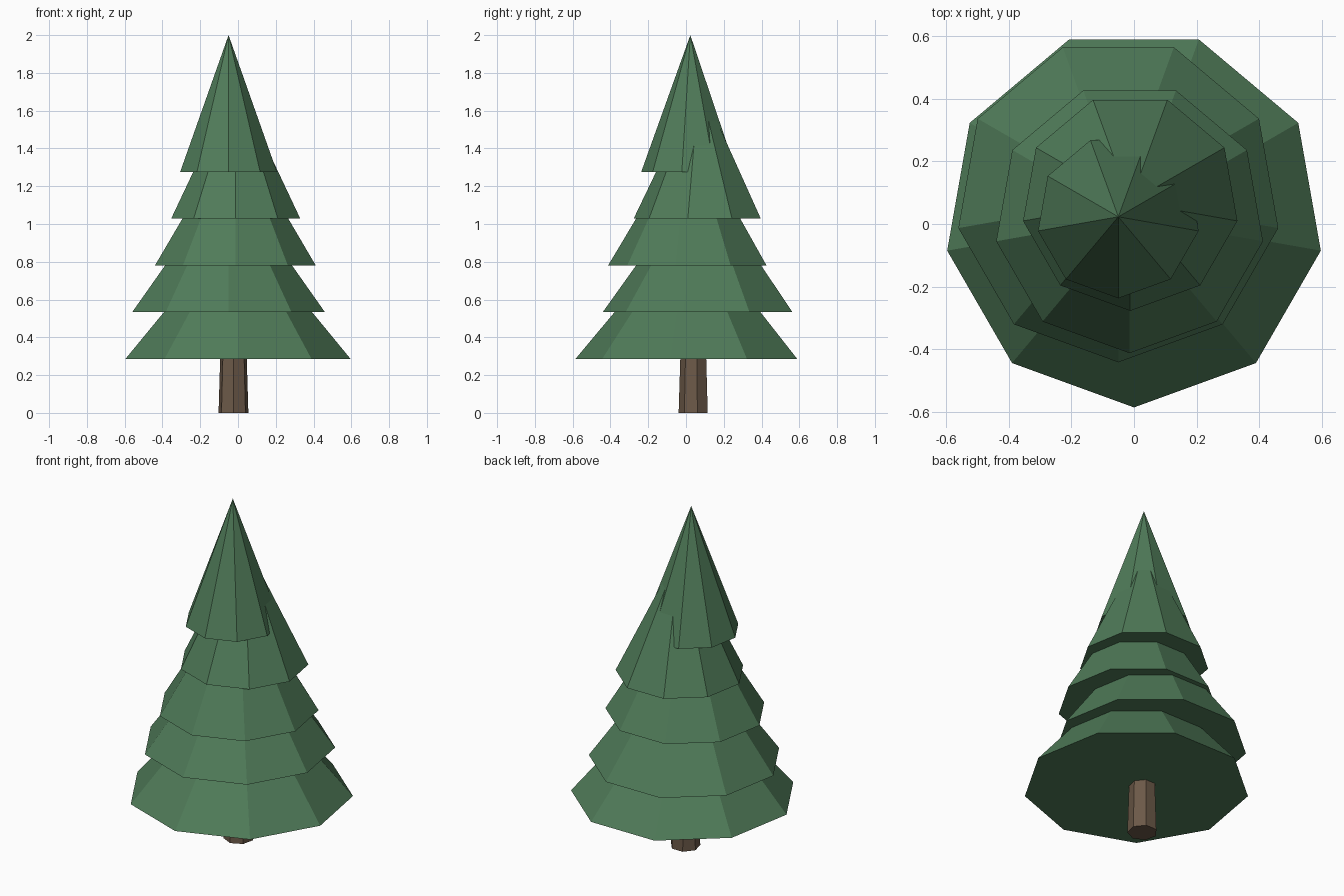
import bpy, bmesh
from math import sin, cos, pi

if "Cube" in bpy.data.objects:
    bpy.data.objects.remove(bpy.data.objects["Cube"])


def material(name, color):
    m = bpy.data.materials.new(name)
    m.diffuse_color = (*color, 1)
    m.use_nodes = True
    m.node_tree.nodes["Principled BSDF"].inputs["Base Color"].default_value = m.diffuse_color
    return m


def ring(bm, x, y, z, r, n):
    # polygon with one corner pointing to the front (-y)
    return [bm.verts.new((x + r * sin(2 * pi * i / n), y - r * cos(2 * pi * i / n), z))
            for i in range(n)]


def cone(name, x, y, z, r, height, n, mat, r_top=0):
    bm = bmesh.new()
    low = ring(bm, x, y, z, r, n)
    bm.faces.new(low[::-1])
    if r_top:
        top = ring(bm, x, y, z + height, r_top, n)
        bm.faces.new(top)
    else:
        top = [bm.verts.new((x, y, z + height))] * n
    for i in range(n):
        j = (i + 1) % n
        corners = [low[i], low[j], top[j]]
        if r_top:
            corners.append(top[i])
        bm.faces.new(corners)
    bmesh.ops.recalc_face_normals(bm, faces=bm.faces)
    mesh = bpy.data.meshes.new(name)
    bm.to_mesh(mesh)
    bm.free()
    mesh.materials.append(mat)
    obj = bpy.data.objects.new(name, mesh)
    bpy.context.collection.objects.link(obj)
    return obj


green = material("needles", (0.08, 0.2, 0.1))
brown = material("bark", (0.15, 0.1, 0.065))

# Trunk: tapered seven-sided column
cone("trunk", -0.024, 0.042, 0, 0.081, 0.36, 7, brown, r_top=0.07)

# Foliage: nine-sided overlapping cones, each a little off centre (x, y, radius)
tiers = [(0, 0.02, 0.605), (-0.05, 0.077, 0.518), (-0.014, 0.02, 0.432),
         (-0.012, 0.07, 0.347), (-0.05, 0.023, 0.26)]
for i, (x, y, r) in enumerate(tiers):
    cone(f"foliage_tier_{i + 1}", x, y, 0.286 + 0.2475 * i, r, 0.724, 9, green)
